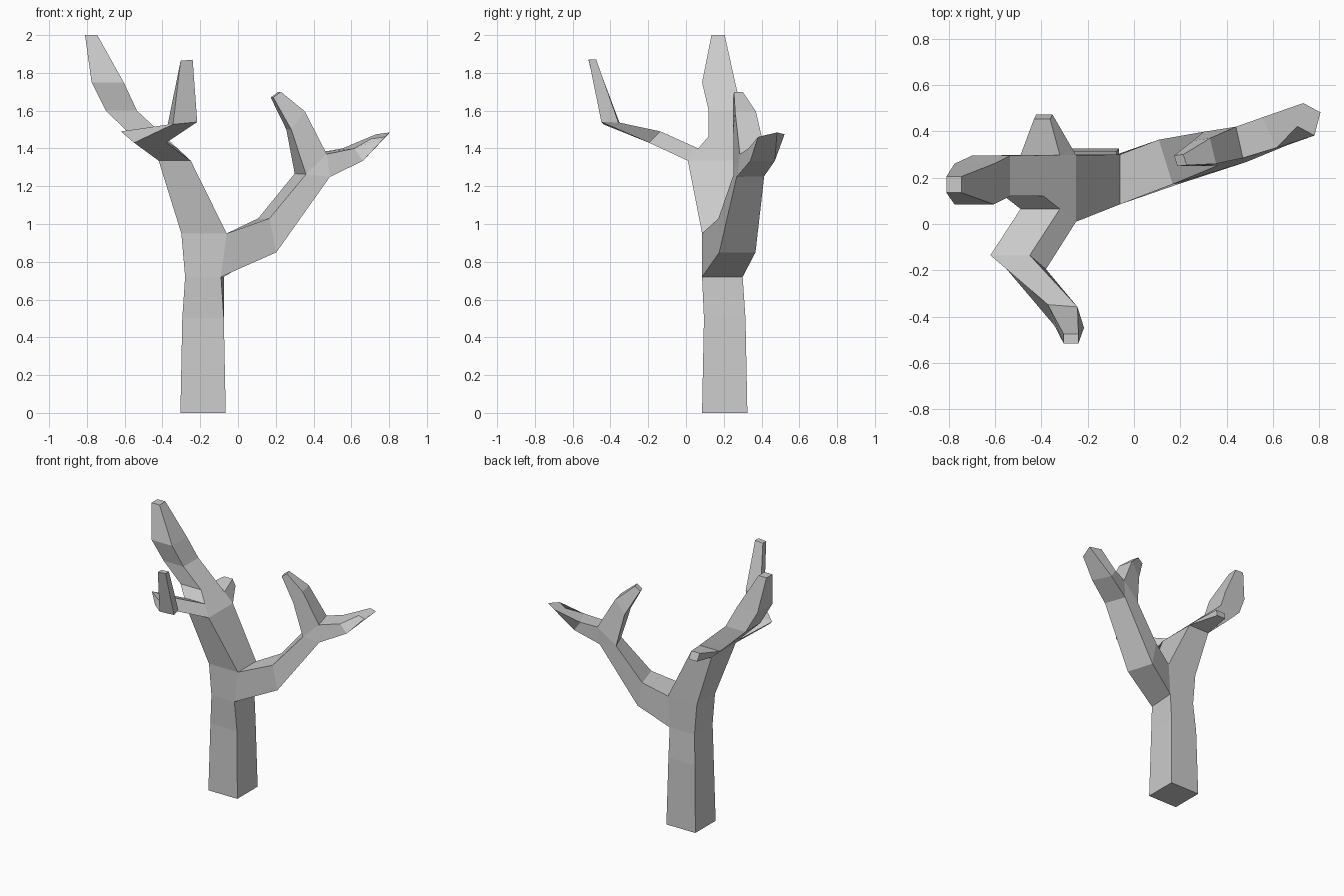
import bpy, bmesh
from mathutils import Vector

if "Cube" in bpy.data.objects:
    bpy.data.objects.remove(bpy.data.objects["Cube"])

bm = bmesh.new()


def ring(c, u, v):
    """Four-sided cross-section: centre plus two half-width vectors."""
    c, u, v = Vector(c), Vector(u), Vector(v)
    return [bm.verts.new(p) for p in (c - u - v, c + u - v, c + u + v, c - u + v)]


def level(x0, x1, y0, y1, z):
    """Horizontal rectangular cross-section."""
    return ring(((x0 + x1) / 2, (y0 + y1) / 2, z),
                ((x1 - x0) / 2, 0, 0), (0, (y1 - y0) / 2, 0))


def tube(rings, skip=(), cap=True):
    """Skin consecutive rings; skip leaves (segment, side) open for a branch."""
    for s, (a, b) in enumerate(zip(rings, rings[1:])):
        for i in range(4):
            if (s, i) not in skip:
                j = (i + 1) % 4
                bm.faces.new((a[i], a[j], b[j], b[i]))
    if cap:
        bm.faces.new(rings[-1])


# trunk and tall left limb, with openings for right branch, front branch and stub
t = [level(-.305, -.065, .085, .325, 0),
     level(-.295, -.075, .095, .315, .50),
     level(-.28, -.09, .085, .30, .72),
     level(-.30, -.06, .085, .30, .95),
     level(-.42, -.25, .01, .297, 1.335),
     level(-.49, -.32, .065, .297, 1.40),
     level(-.56, -.39, .12, .297, 1.465),
     level(-.70, -.535, .12, .295, 1.60),
     level(-.775, -.605, .085, .26, 1.75),
     level(-.81, -.745, .135, .205, 2.0)]
t[2][2].co.x = -.075
bm.faces.new(t[0])
tube(t, skip={(2, 1), (4, 0), (4, 2)})

# front branch, bending forward then up
tube([[t[4][0], t[4][1], t[5][1], t[5][0]],
      ring((-.50, -.165, 1.46), (.085, 0, 0), (-.035, .03, .03)),
      ring((-.294, -.398, 1.533), (.064, -.005, .006), (-.014, .045, -.001)),
      ring((-.272, -.495, 1.867), (.032, 0, .003), (0, .02, 0))])

# broken stub at the back
tube([[t[4][2], t[4][3], t[5][3], t[5][2]],
      ring((-.392, .463, 1.40), (-.035, 0, 0), (-.005, -.01, .028))])

# right branch up to the fork
fork = ring((.393, .333, 1.258), (-.03, .073, .002), (-.063, -.008, .007))
tube([[t[2][1], t[2][2], t[3][2], t[3][1]],
      ring((.155, .27, .94), (-.03, .096, 0), (-.018, -.002, .09)),
      fork], cap=False)
low_front, low_back, up_back, up_front = fork
crotch_front = bm.verts.new((.47, .285, 1.37))
crotch_back = bm.verts.new((.44, .42, 1.38))
bm.faces.new((low_front, crotch_front, up_front))
bm.faces.new((low_back, crotch_back, up_back))

# outer twig
tube([[low_front, low_back, crotch_back, crotch_front],
      ring((.607, .40, 1.367), (-.032, .065, 0), (-.022, -.005, .033)),
      ring((.755, .452, 1.468), (.013, .05, .012), (-.037, .02, -.005))])

# inner twig, rising
tube([[up_front, up_back, crotch_back, crotch_front],
      ring((.305, .31, 1.548), (-.013, .055, 0), (.036, .005, .048)),
      ring((.20, .275, 1.685), (-.007, .023, 0), (.02, .002, .015))])

bmesh.ops.recalc_face_normals(bm, faces=bm.faces[:])
mesh = bpy.data.meshes.new("bare_tree")
bm.to_mesh(mesh)
bm.free()
bpy.context.collection.objects.link(bpy.data.objects.new("bare_tree", mesh))
